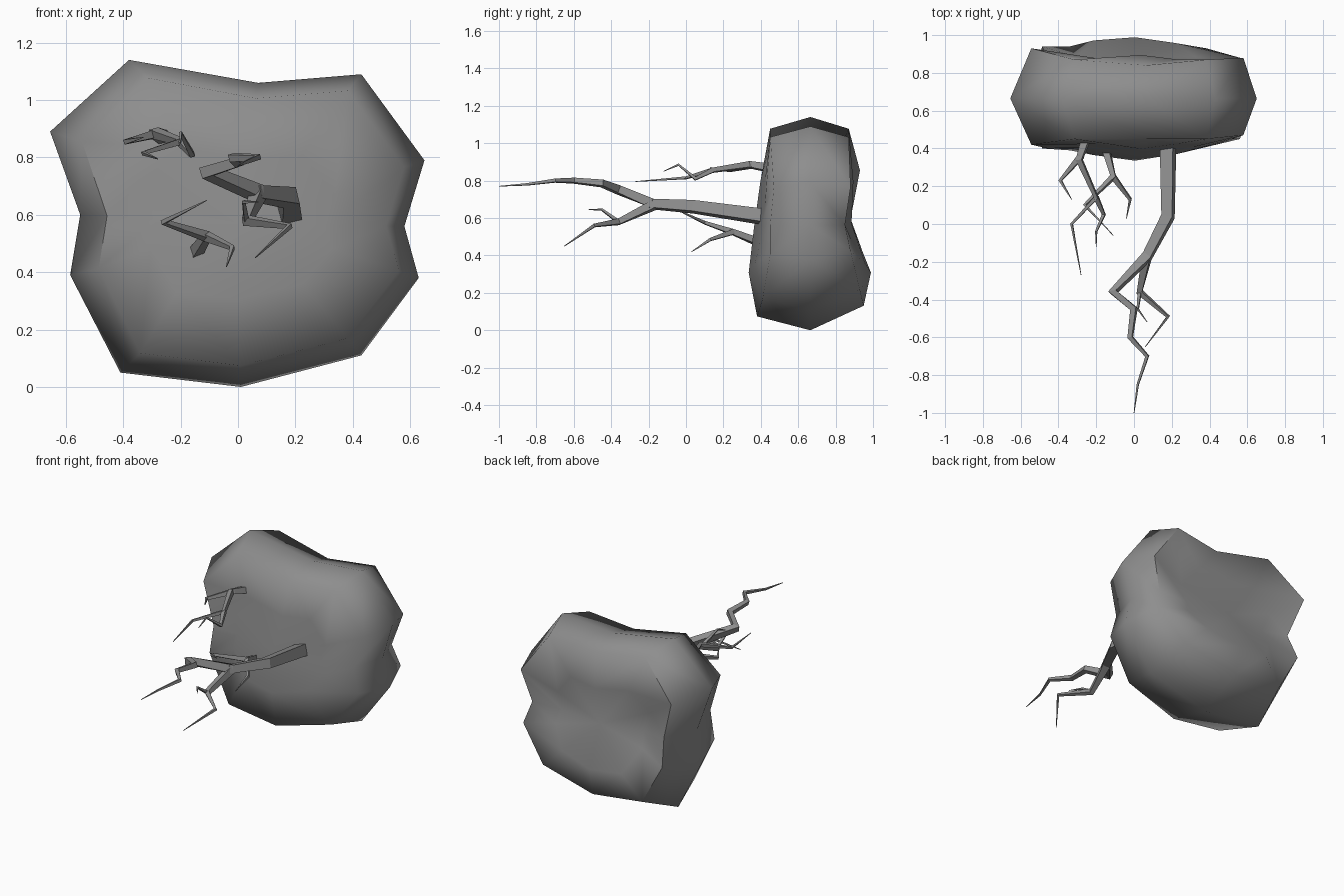
import bpy, bmesh, math
from mathutils import Vector

old = bpy.data.objects.get("Cube")
if old:
    bpy.data.objects.remove(old, do_unlink=True)

grey = bpy.data.materials.new("storm grey")
grey.use_nodes = True
COLOR = (0.27, 0.27, 0.27, 1)
grey.diffuse_color = COLOR
grey.node_tree.nodes["Principled BSDF"].inputs["Base Color"].default_value = COLOR


def finish(bm, name):
    bmesh.ops.recalc_face_normals(bm, faces=bm.faces)
    mesh = bpy.data.meshes.new(name)
    bm.to_mesh(mesh)
    bm.free()
    mesh.materials.append(grey)
    ob = bpy.data.objects.new(name, mesh)
    bpy.context.collection.objects.link(ob)
    return ob


def bridge(bm, a, b):
    n = len(a)
    for i in range(n):
        bm.faces.new((a[i], a[(i + 1) % n], b[(i + 1) % n], b[i]))


# Cloud outline: x, z, front depth, back depth
OUTLINE = [
    (-.38, 1.14, .45, .87), (.07, 1.06, .45, .84), (.43, 1.09, .45, .87),
    (.65, .79, .47, .88), (.58, .56, .45, .85), (.63, .38, .45, .88),
    (.43, .11, .41, .93), (.01, 0, .38, .95), (-.41, .05, .39, .94),
    (-.585, .39, .4, .94), (-.55, .6, .4, .88), (-.655, .89, .42, .93)]
CZ, MID = .57, .665


def belly(x, z, side):
    # Depth of the broad front and back faces
    if side == 0:
        return .33 + .12 * max(0, z - .27) + .13 * abs(x)
    bulge = .12 * max(0, 1 - abs(z - .33) / .25)
    return .88 + bulge + .1 * max(0, z - .6) - .13 * abs(x)


def build_cloud():
    bm = bmesh.new()
    rim = [bm.verts.new((x, MID, z)) for x, z, f, b in OUTLINE]
    for side, low in ((0, .87), (1, .77)):
        ring, inner = [], []
        for p in OUTLINE:
            x, h = p[0], p[1] - CZ
            rx = x * (.83 if x < 0 else .89)
            ring.append(bm.verts.new((rx, p[2 + side], CZ + h * (low if h < 0 else .89))))
            ix, iz = x * .52, CZ + h * .46
            inner.append(bm.verts.new((ix, belly(ix, iz, side), iz)))
        centre = bm.verts.new((0, belly(0, CZ, side), CZ))
        bridge(bm, rim, ring)
        bridge(bm, ring, inner)
        for i in range(len(inner)):
            bm.faces.new((inner[i], inner[(i + 1) % len(inner)], centre))
    ob = finish(bm, "cloud")
    bpy.ops.object.select_all(action="DESELECT")
    bpy.context.view_layer.objects.active = ob
    ob.select_set(True)
    bpy.ops.object.shade_smooth_by_angle(angle=math.radians(68))


def bolt(name, points, r0, r1=.002):
    # Tapered four-sided jagged branch
    pts = [Vector(p) for p in points]
    bm = bmesh.new()
    rings = []
    for i, p in enumerate(pts):
        t = Vector((0, 0, 0))
        if i > 0:
            t += (p - pts[i - 1]).normalized()
        if i < len(pts) - 1:
            t += (pts[i + 1] - p).normalized()
        t.normalize()
        side = t.cross(Vector((0, 0, 1))).normalized()
        up = side.cross(t)
        r = r0 + (r1 - r0) * i / (len(pts) - 1)
        corners = [math.radians(a) for a in (30, 120, 210, 300)]
        rings.append([bm.verts.new(p + (side * math.cos(a) + up * math.sin(a)) * r)
                      for a in corners])
    for a, b in zip(rings, rings[1:]):
        bridge(bm, a, b)
    bm.faces.new(rings[0])
    bm.faces.new(rings[-1])
    finish(bm, name)


build_cloud()

# Large right-hand bolt
bolt("main_bolt_trunk", [(.18, .46, .6), (.18, .04, .66), (.06, -.19, .675)], .052, .033)
bolt("main_bolt_upper", [(.07, -.17, .675), (-.11, -.36, .75), (0, -.45, .785),
     (-.02, -.6, .8), (.07, -.7, .8), (.02, -.85, .78), (0, -1, .77)], .035)
bolt("main_bolt_lower", [(.07, -.17, .67), (.03, -.36, .58), (.18, -.49, .56),
     (.06, -.65, .45)], .032)
bolt("main_bolt_twig", [(.03, -.36, .58), (.02, -.45, .645), (.07, -.52, .645)], .013)

# Small upper left bolt
bolt("upper_bolt", [(-.25, .46, .865), (-.29, .34, .885), (-.2, .14, .855),
     (-.33, 0, .815), (-.28, -.27, .795)], .03)
bolt("upper_bolt_side", [(-.28, .36, .885), (-.39, .23, .855), (-.33, .13, .87)], .022)
bolt("upper_bolt_twig", [(-.2, .14, .855), (-.16, .05, .81), (-.2, -.04, .885),
     (-.2, -.12, .85)], .018)

# Small lower left bolt
bolt("lower_bolt", [(-.16, .44, .45), (-.11, .25, .525), (-.26, .1, .575),
     (-.11, -.06, .65)], .03)
bolt("lower_bolt_twig", [(-.11, .25, .525), (-.02, .13, .485), (-.04, .03, .42)], .02)
